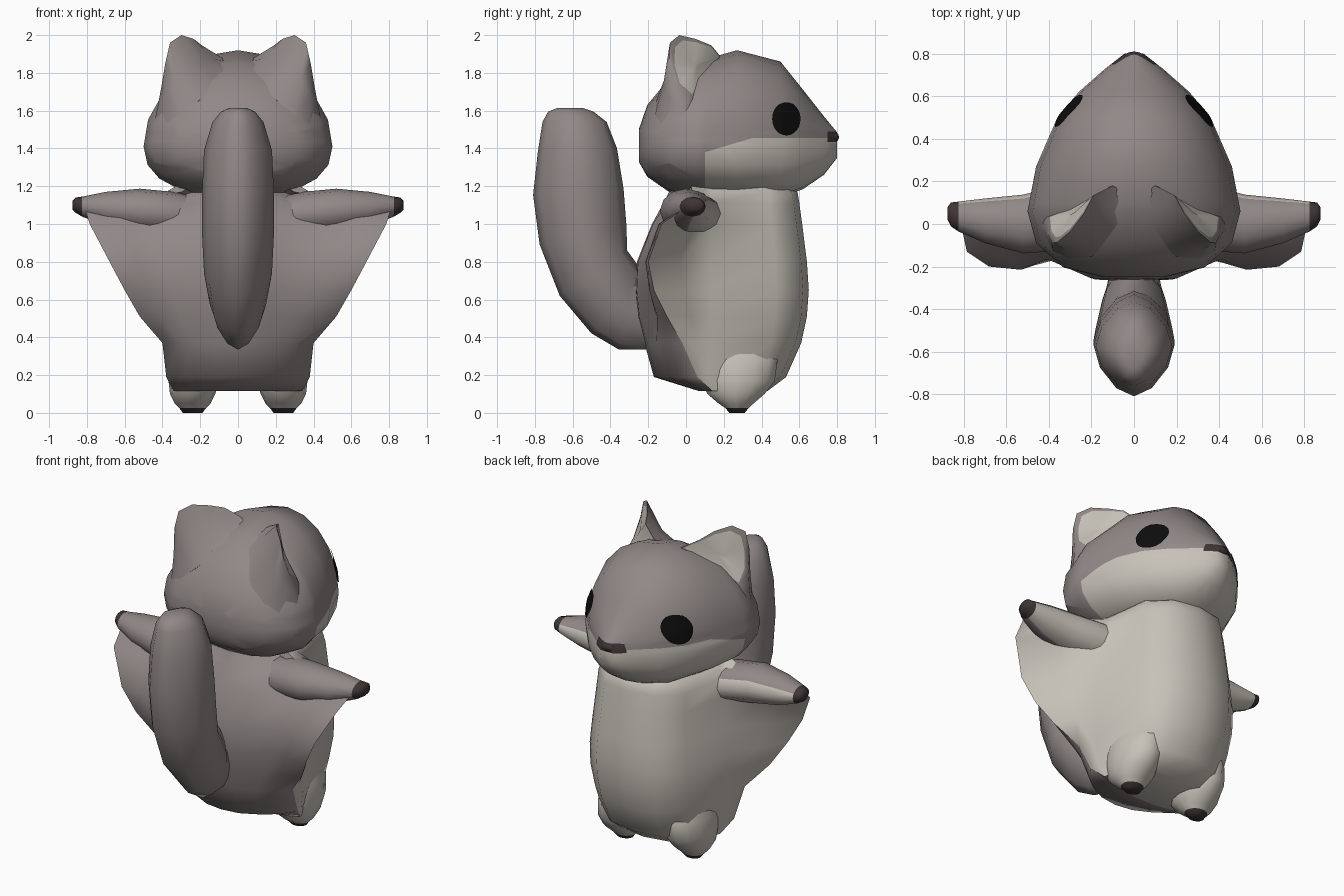
import bpy, bmesh, math
from mathutils import Vector
from mathutils.bvhtree import BVHTree

if "Cube" in bpy.data.objects:
    bpy.data.objects.remove(bpy.data.objects["Cube"])


def colour(name, rgb):
    m = bpy.data.materials.new(name)
    m.diffuse_color = (*rgb, 1)
    m.use_nodes = True
    m.node_tree.nodes["Principled BSDF"].inputs["Base Color"].default_value = m.diffuse_color
    return m


MATS = [colour("grey_fur", (0.285, 0.25, 0.245)),
        colour("pale_fur", (0.57, 0.535, 0.48)),
        colour("dark_claw", (0.05, 0.035, 0.035)),
        colour("eye_black", (0.004, 0.004, 0.004))]
GREY, PALE, DARK, BLACK = range(4)


def finish(name, bm, mirror=False, angle=60):
    me = bpy.data.meshes.new(name)
    bm.to_mesh(me)
    bm.free()
    for m in MATS:
        me.materials.append(m)
    ob = bpy.data.objects.new(name, me)
    bpy.context.collection.objects.link(ob)
    bpy.ops.object.select_all(action='DESELECT')
    ob.select_set(True)
    bpy.context.view_layer.objects.active = ob
    bpy.ops.object.shade_smooth_by_angle(angle=math.radians(angle))
    if mirror:
        mod = ob.modifiers.new("mirror", 'MIRROR')
        mod.use_mirror_merge = False
    return ob


def loft(rings, rule):
    """Skin closed rings; rule(ring, segment, centre, normal) gives the material."""
    bm = bmesh.new()
    vs = [[bm.verts.new(p) for p in r] for r in rings]
    n = len(vs[0])
    tagged = []
    for i in range(len(vs) - 1):
        for j in range(n):
            k = (j + 1) % n
            tagged.append((bm.faces.new((vs[i][j], vs[i][k], vs[i + 1][k], vs[i + 1][j])), i, j))
    tagged.append((bm.faces.new(vs[0][::-1]), -1, 0))
    tagged.append((bm.faces.new(vs[-1]), len(vs) - 1, 0))
    bmesh.ops.recalc_face_normals(bm, faces=bm.faces)
    for f, i, j in tagged:
        f.material_index = rule(i, j, f.calc_center_median(), f.normal)
    return bm


def circle(n, power=1.0):
    out = []
    for k in range(n):
        t = 2 * math.pi * k / n
        c, s = math.cos(t), math.sin(t)
        out.append((math.copysign(abs(c) ** power, c), math.copysign(abs(s) ** power, s)))
    return out


# Head: sections from back to snout (y, half width, bottom, top)
sections = [(-0.25, 0.14, 1.33, 1.5), (-0.205, 0.33, 1.25, 1.63), (-0.09, 0.46, 1.17, 1.77),
            (0.06, 0.5, 1.14, 1.86), (0.27, 0.46, 1.13, 1.92), (0.5, 0.36, 1.14, 1.86),
            (0.62, 0.26, 1.185, 1.71), (0.73, 0.135, 1.26, 1.57), (0.80, 0.045, 1.35, 1.485)]
rings = []
upper, lower = circle(20, 0.98), circle(20, 0.87)
for y, w, zb, zt in sections:
    mid = 1.41
    rings.append([(w * c, y, mid + s * ((zt - mid) if s > 0 else (mid - zb)))
                  for c, s in upper[:10] + lower[10:]])
bm = loft(rings, lambda i, j, c, n: GREY)
# Pale cheeks and muzzle, dark nose patch, cut along straight lines
for co, no in (((0, 0.1, 1.3), (0, 1, 0)), ((0, 0.1, 1.38), (0, -0.3, 1)), ((0, 0, 1.455), (0, 0, 1)),
               ((0, 0.75, 1.4), (0, 1, 0)), ((0, 0, 1.435), (0, 0, 1)), ((0, 0, 1.49), (0, 0, 1))):
    bmesh.ops.bisect_plane(bm, geom=bm.verts[:] + bm.edges[:] + bm.faces[:],
                           plane_co=co, plane_no=no, dist=1e-5)
for f in bm.faces:
    c = f.calc_center_median()
    if c.y > 0.75 and 1.435 < c.z < 1.49:
        f.material_index = DARK
    elif c.y > 0.1 and c.z < min(1.38 + 0.3 * (c.y - 0.1), 1.455):
        f.material_index = PALE
bm.normal_update()
head_tree = BVHTree.FromBMesh(bm)
finish("head", bm)

# Eyes: thin discs projected on the head side
bm = bmesh.new()


def eye_point(dy, dz):
    loc, nor, _, _ = head_tree.ray_cast(Vector((1.5, 0.527 + dy, 1.555 + dz)), Vector((-1, 0, 0)))
    return bm.verts.new(loc + nor * 0.008)


N = 24
centre = eye_point(0, 0)
prev = None
for r in (0.25, 0.5, 0.75, 1.0):
    ring = [eye_point(0.074 * r * c, 0.087 * r * s) for c, s in circle(N)]
    for j in range(N):
        k = (j + 1) % N
        bm.faces.new((centre, ring[j], ring[k]) if prev is None
                     else (prev[j], ring[j], ring[k], prev[k]))
    prev = ring
bm.normal_update()
for f in bm.faces:
    f.material_index = BLACK
    if f.normal.x < 0:
        f.normal_flip()
finish("eyes", bm, True)

# Nose tip
bm = bmesh.new()
bmesh.ops.create_uvsphere(bm, u_segments=12, v_segments=8, radius=1)
for v in bm.verts:
    v.co = Vector((v.co.x * 0.05, 0.782 + v.co.y * 0.028, 1.46 + v.co.z * 0.028))
for f in bm.faces:
    f.material_index = DARK
finish("nose", bm)

# Ears: broad base on the head, rim, hollow pale front
rim = [Vector(p) for p in ((0.10, 0.18, 1.89), (0.19, 0.135, 1.945), (0.235, 0.05, 1.98),
                           (0.30, -0.035, 2.0), (0.36, -0.085, 1.96), (0.385, -0.09, 1.85),
                           (0.405, -0.05, 1.73), (0.40, 0.03, 1.68))]
base = [Vector(p) for p in ((0.04, 0.13, 1.86), (0.07, 0.0, 1.81), (0.12, -0.09, 1.74),
                            (0.2, -0.155, 1.66), (0.3, -0.165, 1.57), (0.38, -0.13, 1.53),
                            (0.445, -0.03, 1.53), (0.44, 0.06, 1.55))]
inset = (0.04, 0.06, 0.12, 0.16, 0.18, 0.18, 0.15, 0.05)
core, lip, hollow = Vector((0.24, 0, 1.6)), Vector((0.29, 0.065, 1.83)), Vector((0.295, 0.04, 1.83))
rings = [[p.lerp(core, 0.7) for p in base], base,
         [p.lerp(q, 0.5) + Vector((0, 0.008, -0.005)) for p, q in zip(base, rim)], rim,
         [p.lerp(lip, a) for p, a in zip(rim, inset)],
         [p.lerp(hollow, 0.85) for p in rim]]
finish("ears", loft(rings, lambda i, j, c, n: PALE if i >= 4 else GREY), True, 75)

# Body with gliding membrane: (z, front y, back y, body half width, edge x, edge y)
levels = [(1.23, 0.50, -0.07, 0.27, 0.28, 0.03), (1.17, 0.59, -0.09, 0.33, 0.38, 0.03),
          (1.11, 0.60, -0.12, 0.35, 0.82, 0.03), (1.0, 0.615, -0.18, 0.36, 0.785, -0.13),
          (0.8, 0.64, -0.26, 0.38, 0.68, -0.20), (0.65, 0.65, -0.27, 0.395, 0.60, -0.17),
          (0.51, 0.64, -0.26, 0.395, 0.52, -0.10), (0.37, 0.61, -0.22, 0.375, 0.40, -0.02),
          (0.19, 0.53, -0.17, 0.35, 0.38, 0.06), (0.115, 0.43, 0.07, 0.31, 0.34, 0.14)]
rings = []
for z, yf, yb, xb, xe, ye in levels:
    ys = max(ye + 0.09, 0.13)
    k = min(max((z - 0.37) / 0.4, 0), 1)      # 0 = rounded rump, 1 = winged back
    rump, wing = [ye + (yb - ye) * w for w in (0.45, 0.68, 0.93)], \
        [ye - 0.015, ye + 0.035, 0.1 * ye + 0.9 * yb]
    b3, b2, b1 = [(1 - k) * r + k * w for r, w in zip(rump, wing)]
    half = [(0, yf), (0.5 * xb, yf - 0.03), (0.87 * xb, yf - 0.33 * (yf - ys)), (xb, ys),
            (0.5 * (xb + xe), 0.5 * (ys + ye) + 0.01), (xe, ye),
            (0.78 * xe, b3), (0.6 * xe, b2), (0.3 * xe, b1), (0, yb)]
    rings.append([(x, y, z) for x, y in half] + [(-x, y, z) for x, y in half[-2:0:-1]])
finish("body", loft(rings, lambda i, j, c, n: GREY if 5 <= j <= 12 else PALE))

# Arms with dark hands: (x, y, z, depth, height)
stations = [(0.12, 0.06, 1.01, 0.11, 0.11), (0.34, 0.03, 1.055, 0.155, 0.115),
            (0.52, 0.0, 1.07, 0.138, 0.117), (0.7, 0.015, 1.08, 0.105, 0.09),
            (0.825, 0.035, 1.092, 0.07, 0.053), (0.86, 0.045, 1.1, 0.056, 0.04),
            (0.875, 0.05, 1.1, 0.03, 0.025)]
rings = [[(x, y + a * c, z + b * s) for c, s in circle(12)] for x, y, z, a, b in stations]
finish("arms", loft(rings, lambda i, j, c, n: DARK if c.x > 0.83 else
                    PALE if j == 0 or j >= 9 else GREY), True)

# Feet with dark pads: (z, x, y, half width, half depth)
stations = [(0.42, 0.21, 0.25, 0.09, 0.18), (0.28, 0.23, 0.27, 0.13, 0.22),
            (0.17, 0.235, 0.275, 0.133, 0.2), (0.1, 0.24, 0.265, 0.12, 0.155),
            (0.05, 0.24, 0.265, 0.095, 0.095), (0.025, 0.24, 0.27, 0.07, 0.062),
            (0.0, 0.24, 0.27, 0.052, 0.042)]
rings = [[(x + a * c, y + b * s, z) for c, s in circle(14)] for z, x, y, a, b in stations]
finish("feet", loft(rings, lambda i, j, c, n: DARK if i >= 5 else PALE), True)

# Tail: (y, z, tilt in degrees, depth radius, half width)
path = [(-0.08, 0.50, 90, 0.15, 0.08), (-0.19, 0.53, 88, 0.195, 0.105), (-0.3, 0.54, 75, 0.212, 0.13),
        (-0.36, 0.577, 48, 0.21, 0.15), (-0.49, 0.74, 34, 0.215, 0.18), (-0.545, 0.94, 12, 0.235, 0.19),
        (-0.57, 1.17, 4, 0.24, 0.19), (-0.575, 1.39, 3, 0.21, 0.18),
        (-0.59, 1.54, 0, 0.17, 0.135), (-0.61, 1.595, 0, 0.12, 0.09), (-0.615, 1.615, 0, 0.065, 0.045)]
rings = []
for y, z, tilt, r, w in path:
    t = math.radians(tilt)
    rings.append([(w * c, y + r * s * math.cos(t), z + r * s * math.sin(t))
                  for c, s in circle(12, 1.2)])
finish("tail", loft(rings, lambda i, j, c, n: GREY))
